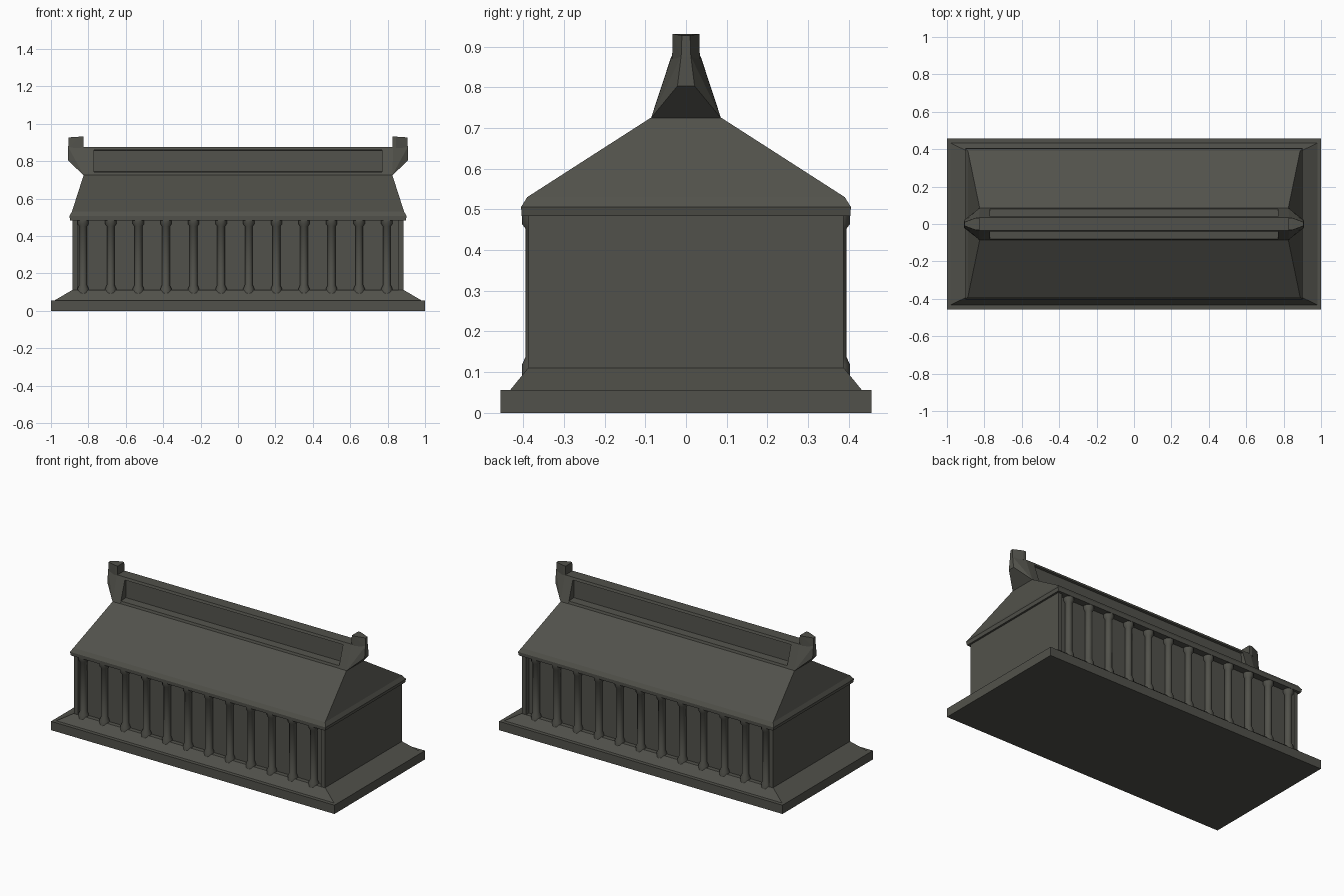
import bpy, bmesh, math

if "Cube" in bpy.data.objects:
    bpy.data.objects.remove(bpy.data.objects["Cube"])

stone = bpy.data.materials.new("dark olive stone")
stone.diffuse_color = (0.083, 0.083, 0.070, 1)
stone.use_nodes = True
stone.node_tree.nodes["Principled BSDF"].inputs["Base Color"].default_value = stone.diffuse_color


def finish(name, bm):
    bmesh.ops.recalc_face_normals(bm, faces=bm.faces[:])
    me = bpy.data.meshes.new(name)
    bm.to_mesh(me)
    bm.free()
    ob = bpy.data.objects.new(name, me)
    me.materials.append(stone)
    bpy.context.collection.objects.link(ob)
    return ob


def rings(name, levels, cx=0.0):
    """Stack of rectangles: each level is (half x, half y, z)."""
    bm = bmesh.new()
    loops = [[bm.verts.new((cx + sx * hx, sy * hy, z))
              for sx, sy in ((-1, -1), (1, -1), (1, 1), (-1, 1))]
             for hx, hy, z in levels]
    for a, b in zip(loops, loops[1:]):
        for i in range(4):
            j = (i + 1) % 4
            bm.faces.new((a[i], a[j], b[j], b[i]))
    bm.faces.new(loops[0][::-1])
    bm.faces.new(loops[-1])
    return finish(name, bm)


def hull(name, pts, side):
    """Convex block from (x, half y, z) points, mirrored in y; side flips x."""
    bm = bmesh.new()
    for x, y, z in pts:
        for s in (-1, 1):
            bm.verts.new((x * side, y * s, z))
    bmesh.ops.convex_hull(bm, input=bm.verts[:])
    bmesh.ops.dissolve_limit(bm, angle_limit=0.01, verts=bm.verts[:], edges=bm.edges[:])
    return finish(name, bm)


def lathe(name, profile, x, y, n=12):
    """Round column from (radius, z) points."""
    bm = bmesh.new()
    loops = [[bm.verts.new((x + r * math.cos(2 * math.pi * i / n),
                            y + r * math.sin(2 * math.pi * i / n), z))
              for i in range(n)] for r, z in profile]
    for a, b in zip(loops, loops[1:]):
        for i in range(n):
            j = (i + 1) % n
            bm.faces.new((a[i], a[j], b[j], b[i])).smooth = True
    bm.faces.new(loops[0][::-1])
    bm.faces.new(loops[-1])
    ob = finish(name, bm)
    bpy.context.view_layer.objects.active = ob
    ob.select_set(True)
    bpy.ops.object.shade_smooth_by_angle(angle=math.radians(40))
    ob.select_set(False)
    return ob


# Stepped base with sloped top
rings("base", [(1.0, 0.456, 0.0), (1.0, 0.456, 0.056), (0.98, 0.432, 0.056),
               (0.888, 0.388, 0.11)])

# Hall: recessed long walls between full-width end walls
rings("hall_walls", [(0.87, 0.36, 0.10), (0.87, 0.36, 0.49)])
for side, label in ((-1, "left"), (1, "right")):
    rings(label + "_end_wall", [(0.014, 0.387, 0.10), (0.014, 0.387, 0.49)], side * 0.871)

# Twelve columns along the front and the back
column = [(0.030, 0.075), (0.030, 0.118), (0.021, 0.138), (0.021, 0.452),
          (0.030, 0.464), (0.030, 0.49)]
for sy, label in ((-1, "front"), (1, "back")):
    for i in range(12):
        lathe(f"{label}_column_{i + 1}", column, -0.828 + 0.1476 * i, sy * 0.373)

# Roof with thick eaves
rings("roof", [(0.897, 0.404, 0.484), (0.902, 0.405, 0.506), (0.888, 0.39, 0.53),
               (0.825, 0.085, 0.726)])

# Ridge wall with a recessed panel on both long sides
half = [(0.086, 0.72), (0.080, 0.741), (0.032, 0.745), (0.027, 0.858),
        (0.041, 0.860), (0.036, 0.876)]
section = half + [(-y, z) for y, z in reversed(half)]
bm = bmesh.new()
a, b = [[bm.verts.new((x, y, z)) for y, z in section] for x in (-0.775, 0.775)]
for i in range(len(section)):
    j = (i + 1) % len(section)
    bm.faces.new((a[i], a[j], b[j], b[i]))
bm.faces.new(a)
bm.faces.new(b[::-1])
finish("ridge", bm)

# Flared ridge ends with raised finials
for side, label in ((-1, "left"), (1, "right")):
    hull(label + "_ridge_end",
         [(0.77, 0.086, 0.724), (0.77, 0.036, 0.876), (0.825, 0.086, 0.724),
          (0.908, 0.021, 0.803), (0.908, 0.012, 0.876), (0.83, 0.035, 0.876)], side)
    hull(label + "_finial",
         [(0.826, 0.034, 0.87), (0.826, 0.033, 0.931), (0.845, 0.034, 0.87),
          (0.845, 0.033, 0.931), (0.908, 0.012, 0.87), (0.906, 0.010, 0.927)], side)
